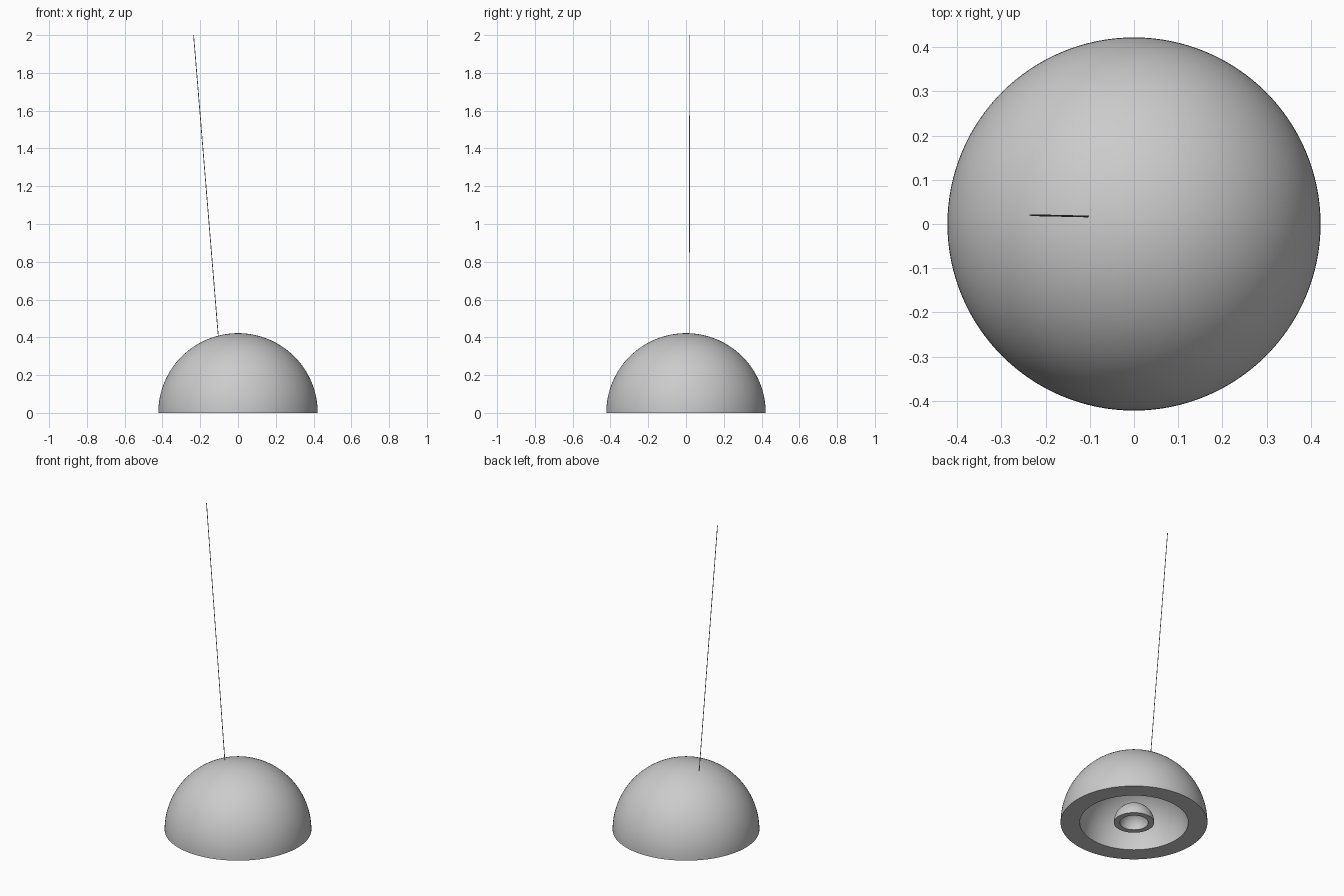
import bpy, bmesh
from math import sin, cos, pi, radians
from mathutils import Vector, Matrix

if "Cube" in bpy.data.objects:
    bpy.data.objects.remove(bpy.data.objects["Cube"])


def dome_shell(name, outer, inner, segments, rings):
    """Thick hemispherical shell with a flat rim, open downwards, resting on z = 0."""
    def arc(r):
        return [(r * sin(pi / 2 * i / rings), r * cos(pi / 2 * i / rings)) for i in range(rings + 1)]
    profile = arc(outer) + arc(inner)[::-1]
    bm = bmesh.new()
    verts = [bm.verts.new((r, 0, z)) for r, z in profile]
    edges = [bm.edges.new(pair) for pair in zip(verts, verts[1:])]
    bmesh.ops.spin(bm, geom=verts + edges, cent=(0, 0, 0), axis=(0, 0, 1),
                   angle=2 * pi, steps=segments, use_merge=True)
    bmesh.ops.remove_doubles(bm, verts=bm.verts, dist=1e-5)
    bmesh.ops.recalc_face_normals(bm, faces=bm.faces)
    return add_object(name, bm)


def rod(name, start, end, radius):
    """Thin round rod between two points."""
    start, end = Vector(start), Vector(end)
    axis = end - start
    place = Matrix.Translation((start + end) / 2) @ axis.to_track_quat('Z', 'Y').to_matrix().to_4x4()
    bm = bmesh.new()
    bmesh.ops.create_cone(bm, cap_ends=True, segments=16, radius1=radius, radius2=radius,
                          depth=axis.length, matrix=place)
    return add_object(name, bm)


def add_object(name, bm):
    mesh = bpy.data.meshes.new(name)
    bm.to_mesh(mesh)
    bm.free()
    ob = bpy.data.objects.new(name, mesh)
    bpy.context.collection.objects.link(ob)
    bpy.ops.object.select_all(action='DESELECT')
    ob.select_set(True)
    bpy.context.view_layer.objects.active = ob
    bpy.ops.object.shade_smooth_by_angle(angle=radians(35))
    return ob


# Large lamp shade and the small dome nested inside it
dome_shell("lamp_shade", 0.422, 0.312, 128, 40)
dome_shell("inner_dome", 0.116, 0.082, 64, 20)

# Slightly tilted hanging cable, ending inside the shade wall
rod("cable", (-0.103, 0.017, 0.39), (-0.235, 0.02, 2.0), 0.002)
